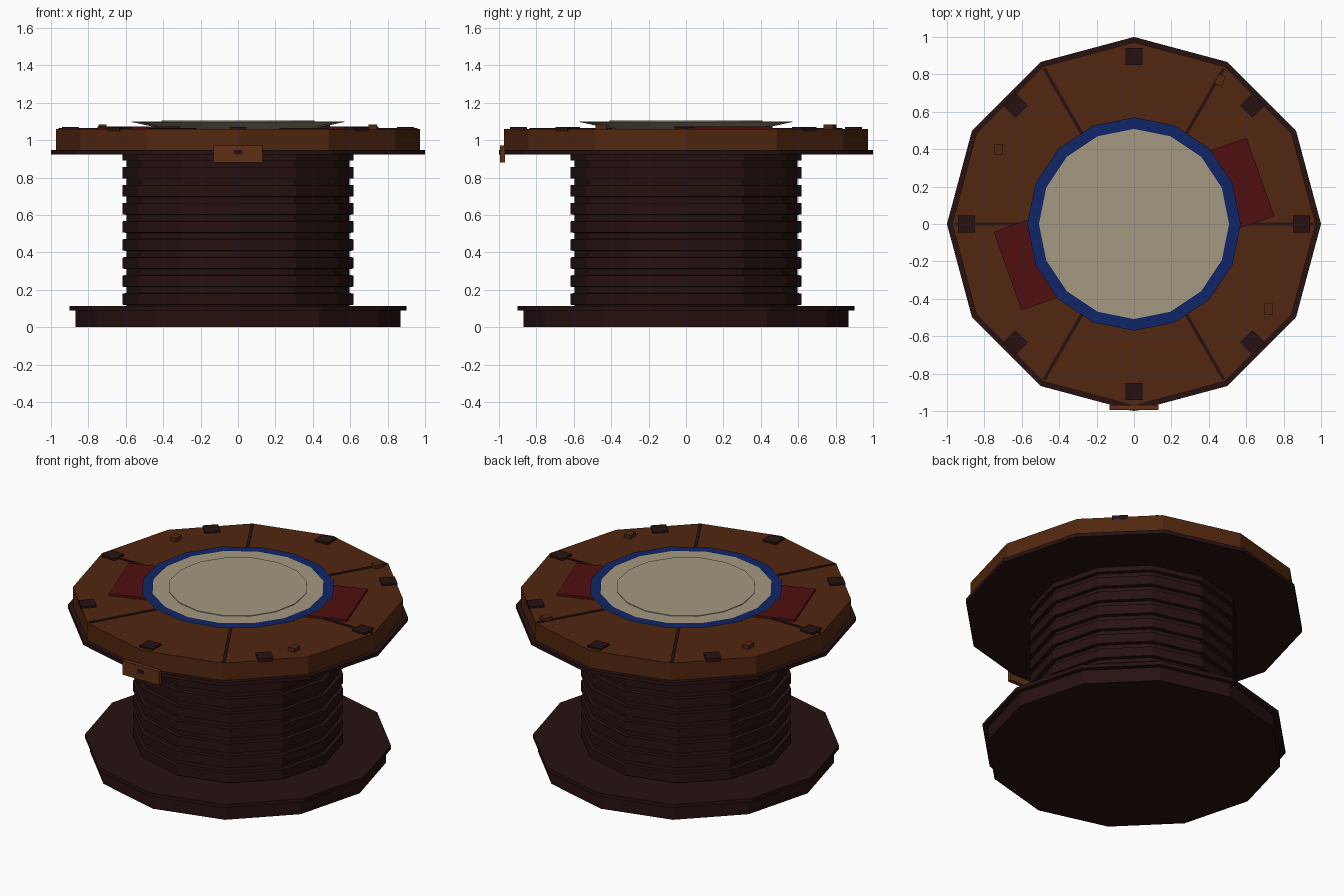
import bpy, math
from mathutils import Vector

if "Cube" in bpy.data.objects:
    bpy.data.objects.remove(bpy.data.objects["Cube"])


def mat(name, col):
    m = bpy.data.materials.new(name)
    m.diffuse_color = (*col, 1)
    m.use_nodes = True
    m.node_tree.nodes["Principled BSDF"].inputs["Base Color"].default_value = m.diffuse_color
    return m


WOOD = mat("brown wood", (0.085, 0.020, 0.005))
LIGHT = mat("light brown wood", (0.115, 0.030, 0.008))
DARK = mat("dark wood", (0.020, 0.0055, 0.0055))
RED = mat("napkin red", (0.078, 0.0045, 0.005))
CREAM = mat("plate cream", (0.37, 0.315, 0.22))
BLUE = mat("plate blue", (0.005, 0.018, 0.135))


def make(name, verts, faces, mats):
    me = bpy.data.meshes.new(name)
    me.from_pydata(verts, [], faces)
    for m in mats:
        me.materials.append(m)
    ob = bpy.data.objects.new(name, me)
    bpy.context.collection.objects.link(ob)
    return ob


def lathe(name, profile, n, *mats):
    """Turn (radius, z) points, listed bottom to top, into a capped solid."""
    verts = [(r * math.cos(2 * math.pi * i / n), r * math.sin(2 * math.pi * i / n), z)
             for r, z in profile for i in range(n)]
    faces = [(k * n + i, k * n + (i + 1) % n, (k + 1) * n + (i + 1) % n, (k + 1) * n + i)
             for k in range(len(profile) - 1) for i in range(n)]
    top = (len(profile) - 1) * n
    faces += [tuple(reversed(range(n))), tuple(range(top, top + n))]
    return make(name, verts, faces, mats)


def box(name, centre, size, m, turn=0):
    x, y, z = (s / 2 for s in size)
    verts = [(a * x, b * y, c * z) for c in (-1, 1) for a, b in ((-1, -1), (1, -1), (1, 1), (-1, 1))]
    faces = [(3, 2, 1, 0), (4, 5, 6, 7)] + [(i, (i + 1) % 4, (i + 1) % 4 + 4, i + 4) for i in range(4)]
    ob = make(name, verts, faces, [m])
    ob.location = Vector(centre)
    ob.rotation_euler.z = turn
    return ob


def polar(r, deg, z):
    a = math.radians(deg)
    return (r * math.cos(a), r * math.sin(a), z)


# Lower flange with its overhanging lip
lathe("lower_flange", [(0.87, 0), (0.87, 0.09), (0.90, 0.09), (0.90, 0.113)], 12, DARK)

# Ribbed drum
prof = [(0.595, 0.10)]
for k in range(9):
    z = 0.15 + 0.0965 * k
    prof += [(0.595, z - 0.032), (0.618, z - 0.030), (0.618, z + 0.030), (0.595, z + 0.032)]
lathe("ribbed_drum", prof + [(0.595, 0.957)], 12, DARK)

# Table top over a thin dark rim
lathe("top_rim", [(1.0, 0.923), (1.0, 0.947)], 12, DARK)
lathe("table_top", [(0.972, 0.946), (0.972, 1.06)], 12, WOOD)

# Board seams and bolt heads
for k in range(6):
    box("board_seam", polar(0.71, 60 * k, 1.06), (0.50, 0.018, 0.008), DARK, math.radians(60 * k))
for k in range(8):
    box("bolt_head", polar(0.895, 45 * k, 1.059), (0.092, 0.092, 0.024), DARK, math.radians(45 * k))

# Napkins tucked under the plate
for s in (1, -1):
    box("napkin", (0.53 * s, 0.20 * s, 1.066), (0.31, 0.445, 0.014), RED, math.radians(19.5))

# Crumbs
for x, y, t in ((0.46, 0.77, -0.45), (-0.725, 0.40, 0), (0.72, -0.455, 0)):
    box("crumb", (x, y, 1.07), (0.044, 0.058, 0.028), WOOD, t)

# Flared plate with a blue band and a raised centre
plate = lathe("plate", [(0.39, 1.058), (0.57, 1.097), (0.57, 1.10), (0.555, 1.10), (0.508, 1.10),
                        (0.41, 1.10), (0.41, 1.104)], 16, CREAM, BLUE)
for p in plate.data.polygons:
    if p.normal.z > 0.9 and 0.50 < Vector(p.center[:2]).length < 0.555:
        p.material_index = 1

# Front tag with a peg
box("front_tag", (0, -0.982, 0.925), (0.26, 0.026, 0.09), LIGHT)
box("front_tag_peg", (0, -0.994, 0.932), (0.05, 0.008, 0.02), DARK)
